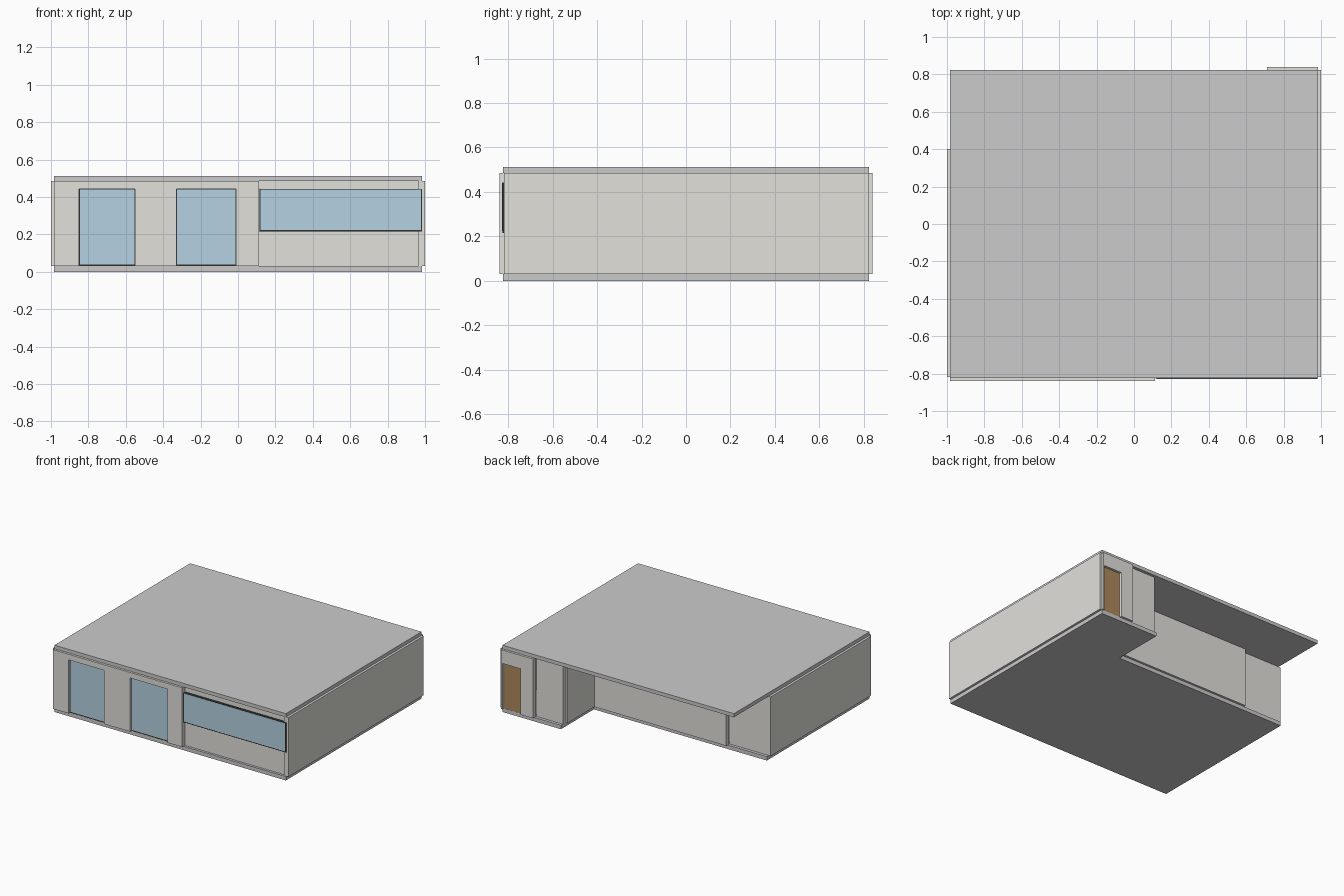
import bpy, bmesh
from mathutils import Vector

if "Cube" in bpy.data.objects:
    bpy.data.objects.remove(bpy.data.objects["Cube"])


def material(name, rgb):
    m = bpy.data.materials.new(name)
    m.diffuse_color = (*rgb, 1)
    m.use_nodes = True
    m.node_tree.nodes["Principled BSDF"].inputs["Base Color"].default_value = m.diffuse_color
    return m


GLASS = material("glass", (0.46, 0.64, 0.76))
DARK = material("dark_frame", (0.03, 0.03, 0.03))
WOOD = material("wood", (0.42, 0.25, 0.11))
WALL = material("plaster", (0.76, 0.75, 0.71))
SLAB = material("concrete", (0.6, 0.6, 0.6))


def extrude(name, pts, direction, mat):
    """Flat outline of 3D points, extruded along a vector."""
    bm = bmesh.new()
    face = bm.faces.new([bm.verts.new(p) for p in pts])
    out = bmesh.ops.extrude_face_region(bm, geom=[face])
    moved = [v for v in out["geom"] if isinstance(v, bmesh.types.BMVert)]
    bmesh.ops.translate(bm, verts=moved, vec=Vector(direction))
    bmesh.ops.recalc_face_normals(bm, faces=bm.faces)
    mesh = bpy.data.meshes.new(name)
    bm.to_mesh(mesh)
    bm.free()
    mesh.materials.append(mat)
    ob = bpy.data.objects.new(name, mesh)
    bpy.context.collection.objects.link(ob)
    return ob


def box(name, x, y, z, mat):
    pts = [(x[0], y[0], z[0]), (x[1], y[0], z[0]), (x[1], y[1], z[0]), (x[0], y[1], z[0])]
    return extrude(name, pts, (0, 0, z[1] - z[0]), mat)


def wall_with_openings(name, x, y, openings):
    """Wall along x; each opening (x0, x1, head) is a notch rising from the floor."""
    outline = [(x[0], Z0)]
    for a, b, head in openings:
        outline += [(a, Z0), (a, head), (b, head), (b, Z0)]
    outline += [(x[1], Z0), (x[1], Z1), (x[0], Z1)]
    extrude(name, [(u, y[0], v) for u, v in outline], (0, y[1] - y[0], 0), WALL)


Z0, Z1 = 0.03, 0.485   # wall bottom and top
T = 0.035              # wall thickness
Z = (Z0, Z1)

# L-shaped floor and full rectangular roof
plan = [(-0.983, -0.823), (0.983, -0.823), (0.983, 0.823), (0.487, 0.823), (0.487, 0.423), (-0.983, 0.423)]
extrude("floor_slab", [(x, y, 0) for x, y in plan], (0, 0, Z0), SLAB)
box("roof_slab", (-0.983, 0.983), (-0.823, 0.823), (Z1, 0.513), SLAB)

# Side walls
box("right_wall", (1 - T, 1), (-0.818, 0.823), Z, WALL)
box("left_wall", (-1, -1 + T), (-0.818, 0.40), Z, WALL)

# Front wall with two tall windows
windows = [(-0.85, -0.55), (-0.33, -0.01)]
wall_with_openings("front_wall", (-0.983, 0.113), (-0.84, -0.84 + T), [(a, b, 0.442) for a, b in windows])
for i, (a, b) in enumerate(windows):
    box(f"tall_window_frame_{i}", (a, b), (-0.822, -0.808), (Z0, 0.442), DARK)
    box(f"tall_window_glass_{i}", (a + 0.004, b - 0.004), (-0.824, -0.81), (0.038, 0.440), GLASS)

# Recessed front wall with a band window
box("front_sill_wall", (0.113, 0.97), (-0.805, -0.77), (Z0, 0.216), WALL)
box("front_lintel", (0.113, 0.97), (-0.805, -0.77), (0.442, Z1), WALL)
box("band_window_frame", (0.115, 0.985), (-0.826, -0.79), (0.216, 0.442), DARK)
box("band_window_glass", (0.119, 0.978), (-0.828, -0.795), (0.223, 0.440), GLASS)

# Rear wing: door wall, recessed panel and inner side wall
wall_with_openings("rear_door_wall", (0.712, 0.983), (0.84 - T, 0.84), [(0.82, 0.972, 0.382)])
box("rear_door", (0.82, 0.972), (0.808, 0.822), (Z0, 0.382), WOOD)
box("rear_wing_panel", (0.485, 0.712), (0.80 - T, 0.80), Z, WALL)
box("notch_side_wall", (0.47, 0.47 + T), (0.42, 0.765), Z, WALL)

# Rear wall under the overhang, with its recessed end panel
box("rear_wall", (-0.65, 0.487), (0.44 - T, 0.44), Z, WALL)
box("rear_end_panel", (-0.97, -0.65), (0.40 - T, 0.40), Z, WALL)
